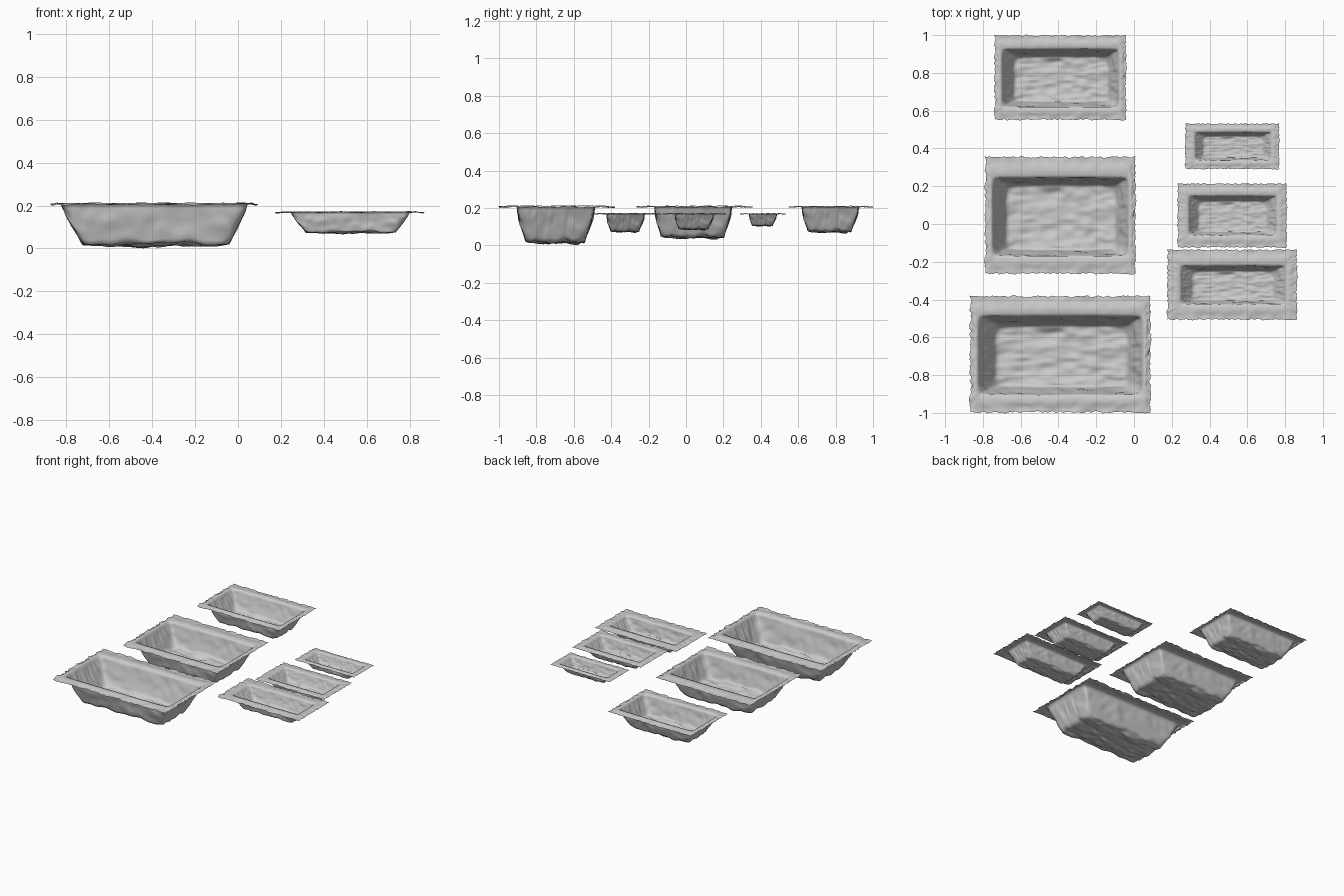
import bpy, bmesh, math
from mathutils import Vector, noise

if "Cube" in bpy.data.objects:
    bpy.data.objects.remove(bpy.data.objects["Cube"])

N = 72  # grid cells per side


def lerp(a, b, t):
    return a + (b - a) * t


def tray(name, box, opening, floor, rim_z, floor_z):
    """Thin crumpled tray: box/opening/floor are (x0, x1, y0, y1)."""
    rects = [floor, opening, box]
    depth = rim_z - floor_z
    width = box[1] - box[0]

    def place(rect, a, b, rounding):
        # pull the square's corners in for a soft rounded rectangle
        k = 1 - rounding * (abs(a) * abs(b)) ** 8
        return Vector((lerp(rect[0], rect[1], (a * k + 1) / 2),
                       lerp(rect[2], rect[3], (b * k + 1) / 2)))

    def point(s, t):
        r = max(abs(s), abs(t), 1e-6)
        a, b = s / r, t / r
        n1 = noise.noise(Vector((s * 4.5, t * 3.5, 3.1)))
        n2 = noise.noise(Vector((s * 9, t * 10, 7.7)))
        n3 = noise.noise(Vector((s * 22, t * 22, 1.3)))
        if r <= 0.5:      # wavy floor
            q = r / 0.5
            p = place(floor, a, b, 0.05)
            c = Vector(((floor[0] + floor[1]) / 2, (floor[2] + floor[3]) / 2))
            p = c.lerp(p, q)
            z = floor_z + depth * (0.05 * n1 + 0.07 * n2 + 0.06 * q ** 8)
        elif r <= 0.78:   # sloping walls
            q = (r - 0.5) / 0.28
            p = place(floor, a, b, 0.05).lerp(place(opening, a, b, 0.025), q ** 0.85)
            p += Vector((a, b)) * width * 0.012 * (n1 + n2) * math.sin(q * math.pi)
            h = 0.06 + 0.94 * q
            z = floor_z + depth * (h + (0.05 * n1 + 0.07 * n2) * (1 - q))
        else:             # flat ragged rim
            q = (r - 0.78) / 0.22
            p = place(opening, a, b, 0.025).lerp(place(box, a, b, 0), q)
            p += Vector((a if abs(a) > .999 else 0, b if abs(b) > .999 else 0)) \
                * width * q * (0.012 * n3 + 0.006 * n2 - 0.003)
            bump = math.sin(min(1, q * 1.4) * math.pi)
            z = rim_z + width * (0.007 * bump + 0.008 * n2 * q - 0.002 * q)
        return (p.x, p.y, z)

    bm = bmesh.new()
    vs = [[bm.verts.new(point(2 * i / N - 1, 2 * j / N - 1))
           for i in range(N + 1)] for j in range(N + 1)]
    for j in range(N):
        for i in range(N):
            bm.faces.new((vs[j][i], vs[j][i + 1], vs[j + 1][i + 1], vs[j + 1][i]))
    for f in bm.faces:
        f.smooth = True
    me = bpy.data.meshes.new(name)
    bm.to_mesh(me)
    bm.free()
    ob = bpy.data.objects.new(name, me)
    bpy.context.collection.objects.link(ob)


# deep trays, left column
tray("deep_tray_large", (-.87, .09, -1, -.38), (-.825, .045, -.905, -.485),
     (-.725, -.04, -.86, -.54), .206, .015)
tray("deep_tray_medium", (-.79, .01, -.265, .357), (-.75, -.03, -.17, .247),
     (-.67, -.10, -.135, .205), .206, .042)
tray("deep_tray_small", (-.74, -.04, .55, 1), (-.70, -.08, .618, .927),
     (-.63, -.14, .65, .885), .206, .072)

# shallow trays, right column
tray("shallow_tray_large", (.175, .865, -.508, -.135), (.245, .80, -.425, -.22),
     (.315, .735, -.405, -.25), .168, .073)
tray("shallow_tray_medium", (.23, .81, -.125, .215), (.288, .755, -.06, .15),
     (.345, .70, -.04, .12), .168, .085)
tray("shallow_tray_small", (.27, .77, .29, .532), (.322, .725, .337, .487),
     (.37, .68, .352, .464), .168, .104)
